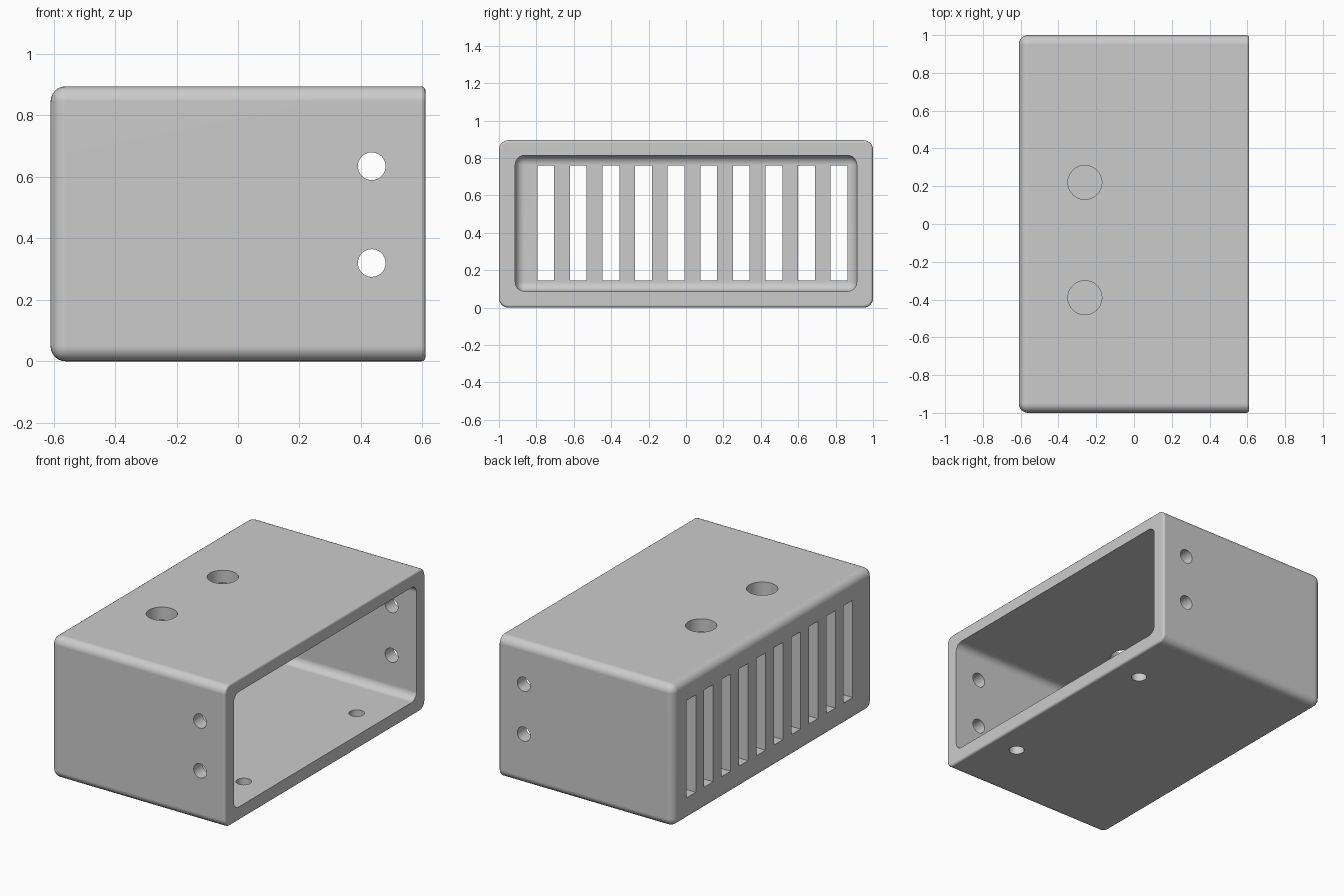
import bpy
import bmesh
from mathutils import Matrix, Vector

old = bpy.data.objects.get("Cube")
if old:
    bpy.data.objects.remove(old, do_unlink=True)

grey = bpy.data.materials.new("light grey")
grey.use_nodes = True
colour = (0.6, 0.6, 0.6, 1)
grey.diffuse_color = colour
grey.node_tree.nodes["Principled BSDF"].inputs["Base Color"].default_value = colour

LENGTH, WIDTH, HEIGHT = 2.0, 1.22, 0.895
WALL, ROUND = 0.087, 0.05


def to_object(bm, name):
    mesh = bpy.data.meshes.new(name)
    bm.to_mesh(mesh)
    bm.free()
    mesh.materials.append(grey)
    obj = bpy.data.objects.new(name, mesh)
    bpy.context.collection.objects.link(obj)
    return obj


def box(name, low, high, radius=0, rim=0):
    """Box with every edge rounded except those of its +x end, which get a small rim."""
    bm = bmesh.new()
    low, high = Vector(low), Vector(high)
    size = high - low
    bmesh.ops.create_cube(bm, size=1, matrix=Matrix.Translation((low + high) / 2)
                          @ Matrix.Diagonal((*size, 1)))

    def end_edges():
        return [e for e in bm.edges if all(v.co.x > high.x - 1e-4 for v in e.verts)]

    if radius:
        ends = set(end_edges())
        bmesh.ops.bevel(bm, geom=[e for e in bm.edges if e not in ends], offset=radius,
                        segments=6, profile=0.5, affect='EDGES')
    if rim:
        bmesh.ops.bevel(bm, geom=end_edges(), offset=rim, segments=3,
                        profile=0.5, affect='EDGES')
    return to_object(bm, name)


def drill(name, centre, radius, depth, axis='Z'):
    bm = bmesh.new()
    turn = Matrix.Rotation(1.5707963, 4, 'X') if axis == 'Y' else Matrix()
    bmesh.ops.create_cone(bm, cap_ends=True, segments=40, radius1=radius, radius2=radius,
                          depth=depth, matrix=Matrix.Translation(centre) @ turn)
    return to_object(bm, name)


# Outer shell, open at the +x end
housing = box("housing", (-WIDTH / 2, -LENGTH / 2, 0), (WIDTH / 2, LENGTH / 2, HEIGHT),
              ROUND, 0.014)

# Cavity
cutters = [box("cavity_cutter", (-WIDTH / 2 + WALL, -LENGTH / 2 + WALL, WALL),
               (WIDTH, LENGTH / 2 - WALL, HEIGHT - WALL + 0.006), ROUND)]

# Row of ventilation slots through the closed wall
for i in range(10):
    y = -0.795 + i * 0.1743
    cutters.append(box("slot_cutter", (-0.8, y, 0.145), (-0.4, y + 0.09, 0.76)))

# Screw holes through both end walls
for z in (0.32, 0.635):
    cutters.append(drill("end_hole_cutter", (0.435, 0, z), 0.045, 3, 'Y'))

# Large holes in the top, small holes in the floor
for y in (-0.39, 0.22):
    cutters.append(drill("top_hole_cutter", (-0.26, y, HEIGHT), 0.09, 0.4))
for y in (-0.565, 0.565):
    cutters.append(drill("floor_hole_cutter", (0.435, y, 0), 0.045, 0.4))

bpy.ops.object.select_all(action='DESELECT')
bpy.context.view_layer.objects.active = housing
housing.select_set(True)
for cutter in cutters:
    cut = housing.modifiers.new("cut", 'BOOLEAN')
    cut.operation = 'DIFFERENCE'
    cut.solver = 'EXACT'
    cut.object = cutter
    bpy.ops.object.modifier_apply(modifier=cut.name)
    bpy.data.objects.remove(cutter, do_unlink=True)

# Smooth fillets, crisp cut edges, flat walls
bpy.ops.object.shade_smooth_by_angle(angle=0.6)
normals = housing.modifiers.new("flat_walls", 'WEIGHTED_NORMAL')
normals.keep_sharp = True
